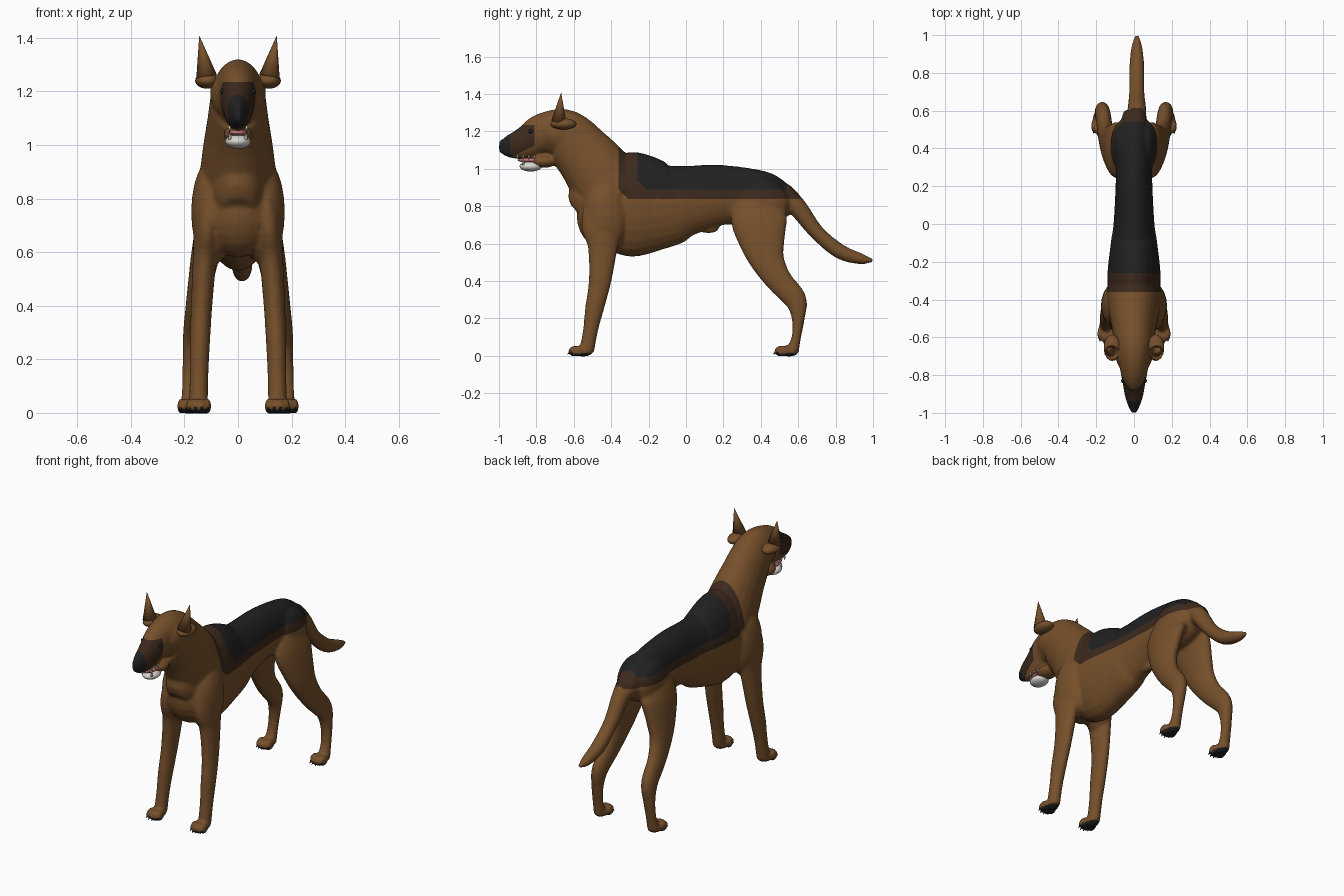
import bpy, bmesh, math
from mathutils import Vector, Matrix
from mathutils.geometry import interpolate_bezier

if "Cube" in bpy.data.objects:
    bpy.data.objects.remove(bpy.data.objects["Cube"])


def material(name, red, green, blue):
    mat = bpy.data.materials.new(name)
    mat.use_nodes = True
    colour = (red, green, blue, 1)
    mat.diffuse_color = colour
    mat.node_tree.nodes["Principled BSDF"].inputs["Base Color"].default_value = colour
    return mat


TAN = material("tan coat", .18, .08, .024)
BROWN = material("dark brown coat", .045, .022, .012)
BLACK = material("black coat", .015, .015, .016)
WHITE = material("white teeth", .7, .68, .64)
PINK = material("pink tongue", .5, .17, .16)


def limb(bm, spine, width, centre=lambda z: 0, sides=24):
    """Smooth tube along a spine of (y, z, half depth); width and sideways centre follow rules."""
    knots = [Vector(p) for p in (spine[0], *spine, spine[-1])]
    path = [knots[0]]
    for before, start, end, after in zip(knots, knots[1:], knots[2:], knots[3:]):
        path += interpolate_bezier(start, start + (end - before) / 6, end - (after - start) / 6, end, 6)[1:]
    rings = []
    for i, point in enumerate(path):
        y, z, depth = point
        along = path[min(i + 1, len(path) - 1)] - path[max(i - 1, 0)]
        out = Vector((0, -along.y, along.x)).normalized() * depth
        across = Vector((width(depth), 0, 0))
        middle = Vector((centre(z), y, z))
        turns = [math.tau * k / sides for k in range(sides)]
        rings.append([bm.verts.new(middle + out * math.cos(a) + across * math.sin(a)) for a in turns])
    faces = [bm.faces.new(rings[0]), bm.faces.new(rings[-1])]
    for low, high in zip(rings, rings[1:]):
        for k in range(sides):
            faces.append(bm.faces.new((low[k - 1], low[k], high[k], high[k - 1])))
    bmesh.ops.recalc_face_normals(bm, faces=faces)


def ball(bm, centre, size):
    place = Matrix.Translation(centre) @ Matrix.Diagonal((*size, 1))
    bmesh.ops.create_uvsphere(bm, u_segments=20, v_segments=12, radius=1, matrix=place)


def spike(bm, base, direction, radius, length):
    aim = Vector(direction).normalized()
    turn = aim.to_track_quat("Z", "Y").to_matrix().to_4x4()
    place = Matrix.Translation(Vector(base) + aim * length / 2) @ turn
    bmesh.ops.create_cone(bm, cap_ends=True, segments=10, radius1=radius, radius2=.001,
                          depth=length, matrix=place)


def finish(name, bm, *mats):
    mesh = bpy.data.meshes.new(name)
    bm.to_mesh(mesh)
    bm.free()
    for mat in mats:
        mesh.materials.append(mat)
    for face in mesh.polygons:
        face.use_smooth = True
    ob = bpy.data.objects.new(name, mesh)
    bpy.context.scene.collection.objects.link(ob)
    return ob


# Torso and breast
bm = bmesh.new()
limb(bm, [(-.57, .76, .06), (-.5, .81, .19), (-.3, .81, .28), (-.1, .81, .23),
          (0, .83, .19), (.2, .86, .16), (.45, .835, .14), (.6, .83, .04)], lambda depth: .04 + .36 * depth)
ball(bm, (0, -.45, .75), (.14, .135, .17))

# Neck, skull and muzzle
limb(bm, [(-.38, .85, .2), (-.47, .98, .18), (-.55, 1.08, .16), (-.65, 1.18, .14), (-.76, 1.19, .11),
          (-.84, 1.15, .09), (-.89, 1.13, .08), (-.95, 1.12, .06), (-1, 1.12, .03)],
     lambda depth: .8 * depth - .012)
ball(bm, (0, -.67, 1.19), (.105, .13, .11))

# Tail, carried slightly to one side
limb(bm, [(.52, .88, .05), (.6, .79, .05), (.7, .66, .04), (.82, .56, .04), (.93, .52, .03), (1, .51, .01)],
     lambda depth: depth, lambda z: .015)

# Jaw hinge and belly sheath
ball(bm, (0, -.76, 1.04), (.055, .07, .035))
ball(bm, (0, .12, .685), (.025, .06, .03))

# Legs and paws, splayed outwards towards the ground, with shoulder and hip muscles
fore = [(-.43, .86, .1), (-.45, .7, .11), (-.445, .58, .08), (-.46, .4, .06), (-.49, .25, .05),
        (-.51, .14, .04), (-.53, .03, .04)]
hind = [(.4, .85, .1), (.39, .74, .15), (.41, .6, .12), (.44, .5, .09), (.5, .4, .07),
        (.585, .3, .06), (.6, .2, .035), (.59, .1, .025), (.57, .03, .035)]
claws = bmesh.new()
for side in (1, -1):
    ball(bm, (side * .095, -.43, .75), (.08, .12, .2))
    ball(bm, (side * .06, .41, .82), (.065, .14, .13))
    for spine, foot, splay in ((fore, .147, .07), (hind, .18, .17)):
        limb(bm, spine, lambda depth: .025 + .25 * depth, lambda z: side * (foot - splay * z * z))
        heel = spine[-1][0] - .02
        ball(bm, (side * foot, heel, .026), (.04, .055, .03))
        for toe in (-3, -1, 1, 3):
            x = side * foot + toe * .011
            y = heel - .05 + abs(toe) * .006
            ball(bm, (x, y, .025), (.014, .036, .03))
            spike(claws, (x, y - .024, .02), (0, -1, -.7), .007, .02)
finish("claws", claws, BLACK)

# Blend the parts into one skin
raw = finish("raw_body", bm, TAN)
blend = raw.modifiers.new("blend", "REMESH")
blend.mode = "VOXEL"
blend.voxel_size = .0085
soften = raw.modifiers.new("soften", "SMOOTH")
soften.iterations = 6
bpy.context.view_layer.update()
skin = bpy.data.meshes.new_from_object(raw.evaluated_get(bpy.context.evaluated_depsgraph_get()))
bpy.data.objects.remove(raw)


def saddle(grow):
    """Planes (point y, z, inward normal y, z) round the back patch."""
    front, low, rear = -.26 - 2 * grow, .89 - grow, .54 + 1.5 * grow
    return [(front, low, 1, 0), (front, low, 0, 1), (rear, low, -1, 0), (front, low + .05, 1, 1)]


# Coat markings: convex regions cut cleanly into the skin
face_mask = [(-.81, 1.14, -1, 0), (-.8, 1.235, 0, -1), (-.8, 1.13, -.5, 1)]
nose = [(-.94, 1.06, -1, 0), (-.94, 1.06, -.3, 1)]
markings = [(1, saddle(.05)), (2, saddle(0)), (1, face_mask), (2, nose)]
bm = bmesh.new()
bm.from_mesh(skin)
bpy.data.meshes.remove(skin)
for slot, planes in markings:
    for y, z, ny, nz in planes:
        bmesh.ops.bisect_plane(bm, geom=bm.verts[:] + bm.edges[:] + bm.faces[:], dist=.0008,
                               plane_co=(0, y, z), plane_no=(0, ny, nz))
for face in bm.faces:
    spot = face.calc_center_median()
    for slot, planes in markings:
        if all((spot.y - y) * ny + (spot.z - z) * nz > 0 for y, z, ny, nz in planes):
            face.material_index = slot
    # Black paw pads
    if spot.z < .016 and face.normal.z < -.3:
        face.material_index = 2
finish("body", bm, TAN, BROWN, BLACK)

# Ears: upright points over a folded base
for side, label in ((1, "left"), (-1, "right")):
    bm = bmesh.new()
    spike(bm, (side * .117, -.68, 1.255), (side * .18, .08, 1), .04, .153)
    ball(bm, (side * .115, -.655, 1.24), (.045, .07, .03))
    finish(label + "_ear", bm, TAN)

# Eyes, pale chin, tongue and fangs
eyes, chin, tongue, fangs = (bmesh.new() for part in range(4))
ball(chin, (0, -.83, 1.013), (.048, .06, .027))
ball(tongue, (0, -.835, 1.046), (.036, .065, .013))
for side in (1, -1):
    ball(eyes, (side * .054, -.83, 1.2), (.014, .014, .012))
    spike(fangs, (side * .03, -.87, 1.02), (0, 0, 1), .007, .03)
    for k in range(4):
        spike(fangs, (side * .032, -.9 + .03 * k, 1.07), (0, 0, -1), .006, .02)
finish("eyes", eyes, BLACK)
finish("chin", chin, WHITE)
finish("tongue", tongue, PINK)
finish("fangs", fangs, WHITE)
